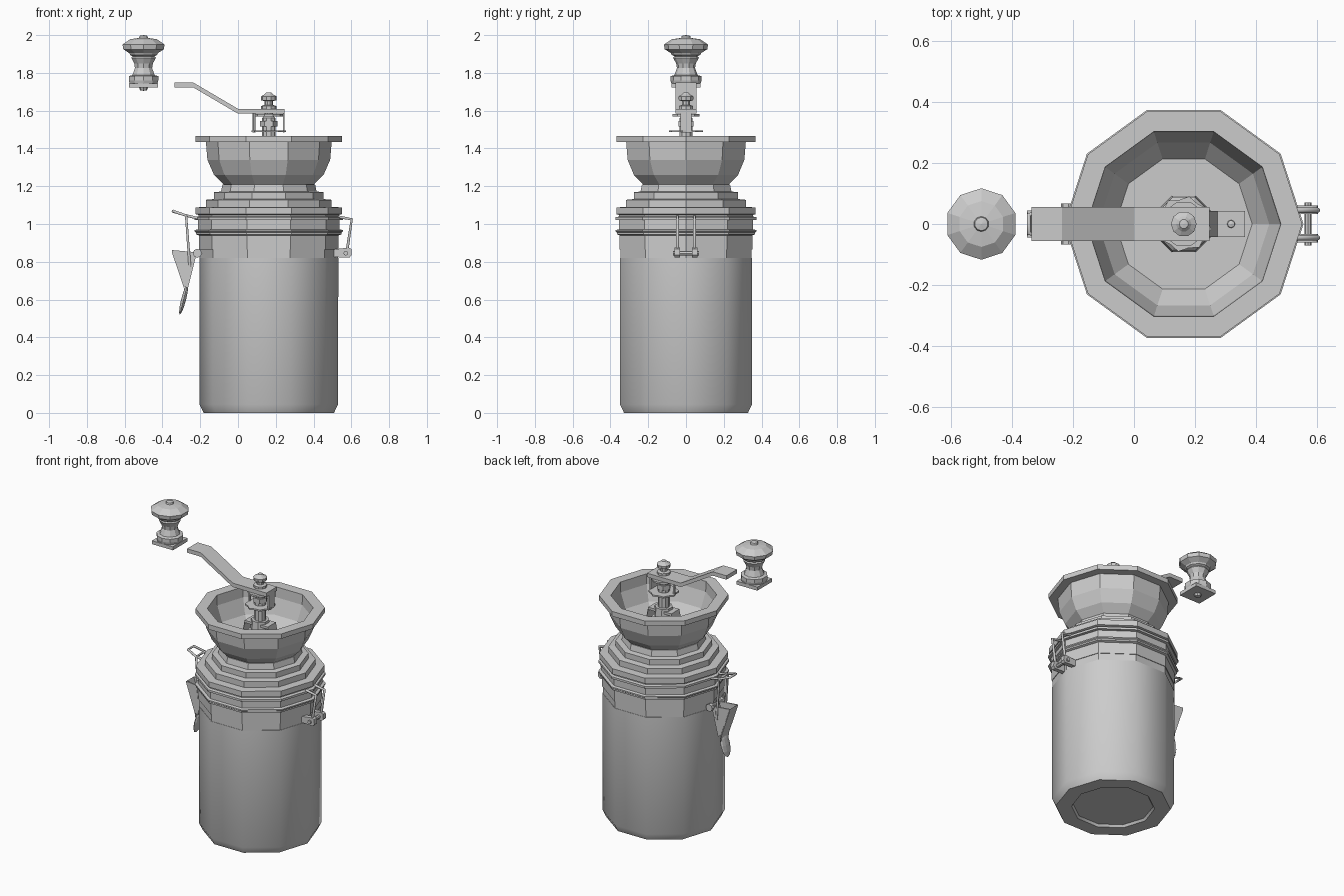
import bpy, bmesh, math
from mathutils import Vector

CX = 0.163  # axis of the jar


def finish(bm, name, smooth=None):
    bmesh.ops.recalc_face_normals(bm, faces=bm.faces)
    me = bpy.data.meshes.new(name)
    bm.to_mesh(me)
    bm.free()
    ob = bpy.data.objects.new(name, me)
    bpy.context.collection.objects.link(ob)
    if smooth:
        bpy.ops.object.select_all(action='DESELECT')
        ob.select_set(True)
        bpy.context.view_layer.objects.active = ob
        bpy.ops.object.shade_smooth_by_angle(angle=math.radians(smooth))
    return ob


def lathe(name, profile, cx=CX, n=10, phase=0.0, smooth=None):
    """Revolve (radius, z) points round a vertical axis; ends on r=0 close to a point."""
    bm = bmesh.new()
    rings = []
    for r, z in profile:
        count = 1 if r == 0 else n
        rings.append([bm.verts.new((cx + r * math.cos(phase + i * math.tau / n),
                                    r * math.sin(phase + i * math.tau / n), z))
                      for i in range(count)])
    for a, b in zip(rings, rings[1:]):
        for i in range(n):
            j = (i + 1) % n
            quad = [a[i % len(a)], a[j % len(a)], b[j % len(b)], b[i % len(b)]]
            bm.faces.new(list(dict.fromkeys(quad)))
    return finish(bm, name, smooth)


def extrude_xz(name, outline, y0, y1):
    """Closed (x, z) outline extruded along y."""
    bm = bmesh.new()
    face = bm.faces.new([bm.verts.new((x, y0, z)) for x, z in outline])
    ext = bmesh.ops.extrude_face_region(bm, geom=[face])
    bmesh.ops.translate(bm, vec=(0, y1 - y0, 0),
                        verts=[v for v in ext['geom'] if isinstance(v, bmesh.types.BMVert)])
    return finish(bm, name)


def strip(name, path, thick, half_width):
    """Flat bar following an (x, z) path."""
    lower = [(x, z - thick) for x, z in reversed(path)]
    return extrude_xz(name, path + lower, -half_width, half_width)


def wire(name, points, r=0.009, cyclic=False):
    cu = bpy.data.curves.new(name, 'CURVE')
    cu.dimensions = '3D'
    cu.bevel_depth = r
    cu.bevel_resolution = 1
    cu.use_fill_caps = True
    sp = cu.splines.new('POLY')
    sp.points.add(len(points) - 1)
    for p, co in zip(sp.points, points):
        p.co = (*co, 1)
    sp.use_cyclic_u = cyclic
    ob = bpy.data.objects.new(name, cu)
    bpy.context.collection.objects.link(ob)
    bpy.ops.object.select_all(action='DESELECT')
    ob.select_set(True)
    bpy.context.view_layer.objects.active = ob
    bpy.ops.object.convert(target='MESH')


def cross_pin(name, x, z, y0, y1, r, n=8):
    extrude_xz(name, [(x + r * math.cos(i * math.tau / n), z + r * math.sin(i * math.tau / n))
                      for i in range(n)], y0, y1)


# Jar with a recessed foot
lathe("jar", [(0, 0.015), (0.24, 0.015), (0.25, 0), (0.345, 0), (0.367, 0.045),
              (0.368, 0.82), (0.35, 0.82), (0, 0.82)], smooth=40)

# Clamp band, seal ridges and stepped lid
lathe("clamp_band", [(0.34, 0.815), (0.366, 0.815), (0.366, 0.872), (0.34, 0.872)])
lathe("jar_collar", [(0.33, 0.865), (0.37, 0.865), (0.37, 0.94), (0.385, 0.945), (0.385, 0.955),
                     (0.392, 0.96), (0.392, 0.968), (0.374, 0.972), (0.374, 1.025), (0.33, 1.025)])
lathe("seal_ring", [(0.37, 1.02), (0.392, 1.022), (0.392, 1.036), (0.37, 1.04)])
lathe("stepped_lid", [(0.35, 1.03), (0.372, 1.03), (0.372, 1.048), (0.387, 1.052), (0.387, 1.088),
                      (0.333, 1.09), (0.333, 1.128), (0.29, 1.132), (0.29, 1.168),
                      (0.253, 1.172), (0.245, 1.21), (0, 1.21)])

# Bean bowl with its inside
lathe("bowl", [(0.2, 1.2), (0.235, 1.205), (0.29, 1.26), (0.325, 1.34), (0.333, 1.435),
               (0.388, 1.435), (0.388, 1.467), (0.318, 1.467), (0.315, 1.40),
               (0.28, 1.30), (0.224, 1.235), (0, 1.235)])

# Bridge and hub inside the bowl, with foot screws
strip("bowl_bridge", [(CX - 0.2, 1.255), (CX - 0.11, 1.255), (CX - 0.085, 1.38),
                      (CX + 0.085, 1.38), (CX + 0.11, 1.255), (CX + 0.2, 1.255)], 0.016, 0.042)
for s in (-1, 1):
    lathe("bridge_screw", [(0, 1.25), (0.014, 1.25), (0.012, 1.265), (0, 1.268)],
          cx=CX + s * 0.155, n=8)
lathe("bridge_hub", [(0.1, 1.235), (0.095, 1.30), (0.06, 1.335), (0.055, 1.395), (0, 1.395)],
      n=8, phase=math.pi / 8)

# Drive shaft, adjusting wheel and cap nut
lathe("drive_shaft", [(0, 1.25), (0.036, 1.25), (0.036, 1.56), (0.022, 1.575), (0.022, 1.65), (0, 1.65)])
lathe("shaft_nut", [(0, 1.515), (0.046, 1.515), (0.046, 1.545), (0, 1.545)], n=6)

bm = bmesh.new()
teeth = 16
verts = []
for i in range(teeth):
    r = 0.092 if i // 1 % 2 else 0.08
    a = math.tau * (i + 0.5) / teeth
    verts.append(bm.verts.new((CX + r * math.cos(a), r * math.sin(a), 1.486)))
disc = bm.faces.new(verts)
ext = bmesh.ops.extrude_face_region(bm, geom=[disc])
bmesh.ops.translate(bm, vec=(0, 0, 0.01),
                    verts=[v for v in ext['geom'] if isinstance(v, bmesh.types.BMVert)])
finish(bm, "adjusting_wheel")

lathe("arm_washer", [(0, 1.57), (0.075, 1.57), (0.075, 1.582), (0, 1.582)])
lathe("cap_nut", [(0, 1.605), (0.04, 1.605), (0.04, 1.625), (0.022, 1.63), (0.022, 1.65),
                  (0.04, 1.655), (0.042, 1.675), (0.025, 1.685), (0.015, 1.695), (0, 1.697)])

# Retaining clip under the crank
extrude_xz("clip_plate", [(0.237, 1.485), (0.247, 1.485), (0.247, 1.6), (0.237, 1.6)], -0.03, 0.03)
lathe("clip_pin", [(0, 1.485), (0.008, 1.485), (0.008, 1.59), (0, 1.59)], cx=0.085, n=6)

# Crank arm
strip("crank_arm", [(-0.335, 1.748), (-0.235, 1.748), (0.0, 1.61), (0.247, 1.61)], 0.026, 0.055)

# Turned handle knob, its base plate and rivet
lathe("handle_knob", [(0, 1.735), (0.075, 1.735), (0.082, 1.76), (0.082, 1.783), (0.062, 1.788),
                      (0.048, 1.825), (0.052, 1.85), (0.068, 1.88), (0.062, 1.888), (0.075, 1.895),
                      (0.08, 1.905), (0.113, 1.925), (0.117, 1.95), (0.075, 1.978), (0.025, 1.985),
                      (0.022, 1.996), (0, 2.0)], cx=-0.5, phase=math.pi / 2)
lathe("handle_plate", [(0, 1.722), (0.108, 1.722), (0.108, 1.745), (0, 1.745)],
      cx=-0.5, n=4, phase=math.pi / 4)
lathe("handle_rivet", [(0, 1.705), (0.018, 1.708), (0.025, 1.724), (0, 1.724)], cx=-0.5, n=8)

# Left latch: channel lever with spoon tip, pivot and wire bail
for s in (-1, 1):
    extrude_xz("lever_side", [(-0.35, 0.862), (-0.215, 0.85), (-0.225, 0.82), (-0.265, 0.66),
                              (-0.285, 0.67)], s * 0.04 - 0.004, s * 0.04 + 0.004)
    cross_pin("lever_lug", -0.215, 0.845, s * 0.055 - 0.012, s * 0.055 + 0.012, 0.024)
strip("lever_back", [(-0.35, 0.862), (-0.285, 0.67), (-0.283, 0.64)], 0.012, 0.042)
bm = bmesh.new()
bmesh.ops.create_uvsphere(bm, u_segments=10, v_segments=6, radius=1)
for v in bm.verts:
    v.co = Vector((-0.288 + 0.014 * v.co.x + 0.02 * v.co.z, 0.045 * v.co.y, 0.6 + 0.08 * v.co.z))
finish(bm, "lever_tip")
cross_pin("lever_pin", -0.215, 0.845, -0.065, 0.065, 0.01)
cross_pin("bail_pin", -0.255, 0.775, -0.05, 0.05, 0.009)
wire("left_bail", [(-0.255, -0.045, 0.775), (-0.275, -0.045, 1.045), (-0.345, -0.03, 1.068),
                   (-0.345, 0.03, 1.068), (-0.275, 0.045, 1.045), (-0.255, 0.045, 0.775)], 0.008)
wire("lid_hook", [(-0.21, -0.04, 1.03), (-0.275, -0.04, 1.045),
                  (-0.275, 0.04, 1.045), (-0.21, 0.04, 1.03)], 0.008)

# Right hinge: lugs and wire hinge arms
for s in (-1, 1):
    extrude_xz("hinge_lug", [(0.50, 0.825), (0.59, 0.822), (0.602, 0.835), (0.6, 0.868),
                             (0.585, 0.875), (0.50, 0.865)], s * 0.047 - 0.014, s * 0.047 + 0.014)
    wire("hinge_wire", [(0.575, s * 0.045, 0.845), (0.602, s * 0.045, 1.025),
                        (0.53, s * 0.045, 1.038)], 0.009)
cross_pin("hinge_pin", 0.57, 0.845, -0.07, 0.07, 0.012)
